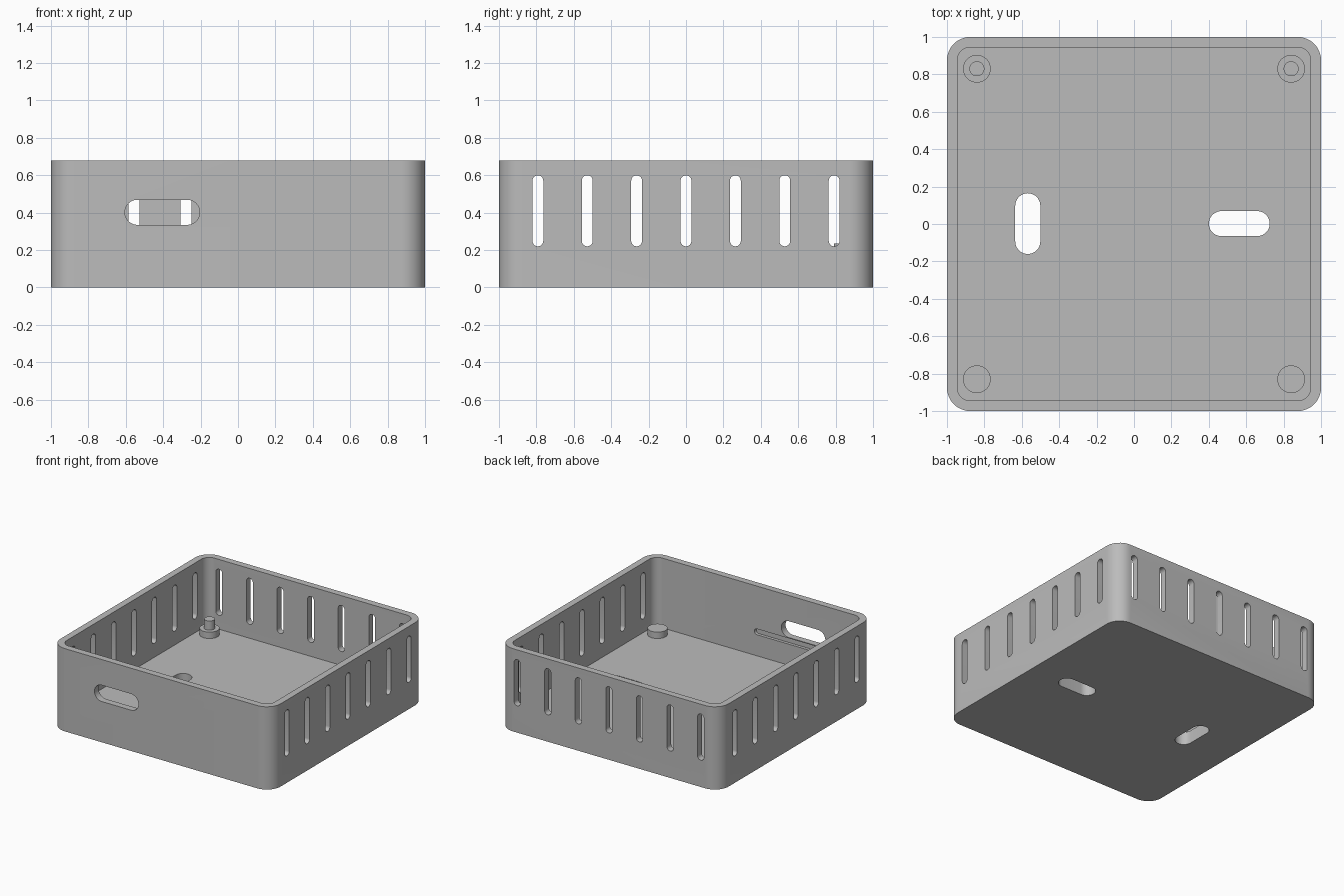
import bpy, bmesh
from math import pi, cos, sin, radians
from mathutils import Matrix, Vector

default = bpy.data.objects.get("Cube")
if default:
    bpy.data.objects.remove(default, do_unlink=True)

H, WALL, FLOOR = 0.68, 0.055, 0.107

grey = bpy.data.materials.new("light grey plastic")
grey.use_nodes = True
colour = (0.5, 0.5, 0.5, 1)
grey.diffuse_color = colour
grey.node_tree.nodes["Principled BSDF"].inputs["Base Color"].default_value = colour

# Turns that point a prism's depth along each axis
ALONG = {
    "z": Matrix.Identity(4),
    "y": Matrix.Rotation(pi / 2, 4, "X"),
    "x": Matrix.Rotation(pi / 2, 4, "Z") @ Matrix.Rotation(pi / 2, 4, "X"),
}


def rounded_prism(bm, centre, w, h, r, depth, axis="z", seg=10):
    """Rounded rectangle w by h, extruded evenly about its centre."""
    mat = Matrix.Translation(centre) @ ALONG[axis]
    r = min(r, min(w, h) / 2)
    ring = []
    for k, (sx, sy) in enumerate(((1, 1), (-1, 1), (-1, -1), (1, -1))):
        for i in range(seg + 1):
            a = (k + i / seg) * pi / 2
            ring.append((sx * (w / 2 - r) + r * cos(a), sy * (h / 2 - r) + r * sin(a)))
    low = [bm.verts.new(mat @ Vector((x, y, -depth / 2))) for x, y in ring]
    high = [bm.verts.new(mat @ Vector((x, y, depth / 2))) for x, y in ring]
    bm.faces.new(low[::-1])
    bm.faces.new(high)
    n = len(ring)
    for i in range(n):
        j = (i + 1) % n
        bm.faces.new((low[i], low[j], high[j], high[i]))


def finish(bm, name):
    bmesh.ops.remove_doubles(bm, verts=bm.verts, dist=1e-5)
    bmesh.ops.recalc_face_normals(bm, faces=bm.faces)
    mesh = bpy.data.meshes.new(name)
    bm.to_mesh(mesh)
    bm.free()
    mesh.materials.append(grey)
    obj = bpy.data.objects.new(name, mesh)
    bpy.context.scene.collection.objects.link(obj)
    return obj


def smooth(obj):
    bpy.ops.object.select_all(action="DESELECT")
    obj.select_set(True)
    bpy.context.view_layer.objects.active = obj
    bpy.ops.object.shade_smooth_by_angle(angle=radians(30))


# Outer block of the tray
bm = bmesh.new()
rounded_prism(bm, (0, 0, H / 2), 2, 2, 0.125, H)
tray = finish(bm, "tray")

# Inner cavity
bm = bmesh.new()
inner = 2 - 2 * WALL
rounded_prism(bm, (0, 0, FLOOR + H / 2), inner, inner, 0.07, H)
cavity = finish(bm, "cavity_cutter")

# All openings
bm = bmesh.new()
for i in range(-3, 4):
    for side in (-1, 1):
        rounded_prism(bm, (side, i * 0.264, 0.41), 0.058, 0.38, 0.029, 0.3, "x", 6)
    rounded_prism(bm, (i * 0.278, 1, 0.41), 0.058, 0.38, 0.029, 0.3, "y", 6)
rounded_prism(bm, (-0.405, -1, 0.402), 0.4, 0.134, 0.067, 0.3, "y")    # cable port
rounded_prism(bm, (-0.4, -0.925, 0.304), 0.88, 0.048, 0.024, 0.09, "y", 6)  # inner groove
rounded_prism(bm, (-0.568, 0.002, 0), 0.134, 0.325, 0.067, 0.5)        # floor slots
rounded_prism(bm, (0.563, 0.002, 0), 0.325, 0.134, 0.067, 0.5)
openings = finish(bm, "openings_cutter")

for cutter in (cavity, openings):
    cutter.hide_render = True
    mod = tray.modifiers.new(cutter.name, "BOOLEAN")
    mod.operation = "DIFFERENCE"
    mod.solver = "EXACT"
    mod.object = cutter

# Keep the cut result and drop the cutters
bpy.context.view_layer.update()
cut = bpy.data.meshes.new_from_object(tray.evaluated_get(bpy.context.evaluated_depsgraph_get()))
tray.modifiers.clear()
tray.data = cut
for cutter in (cavity, openings):
    bpy.data.objects.remove(cutter, do_unlink=True)
smooth(tray)

# Corner standoffs, with locating pins on the back pair
for x, side in ((-0.84, "right"), (0.84, "left")):
    for y, end in ((-0.83, "front"), (0.83, "back")):
        bm = bmesh.new()
        parts = [(0.074, 0.16)] + ([(0.04, 0.235)] if end == "back" else [])
        for radius, top in parts:
            base = FLOOR - 0.01 if radius > 0.05 else 0.155
            bmesh.ops.create_cone(
                bm, cap_ends=True, segments=40, radius1=radius, radius2=radius,
                depth=top - base, matrix=Matrix.Translation((x, y, (top + base) / 2)))
        smooth(finish(bm, f"{end}_{side}_standoff"))
